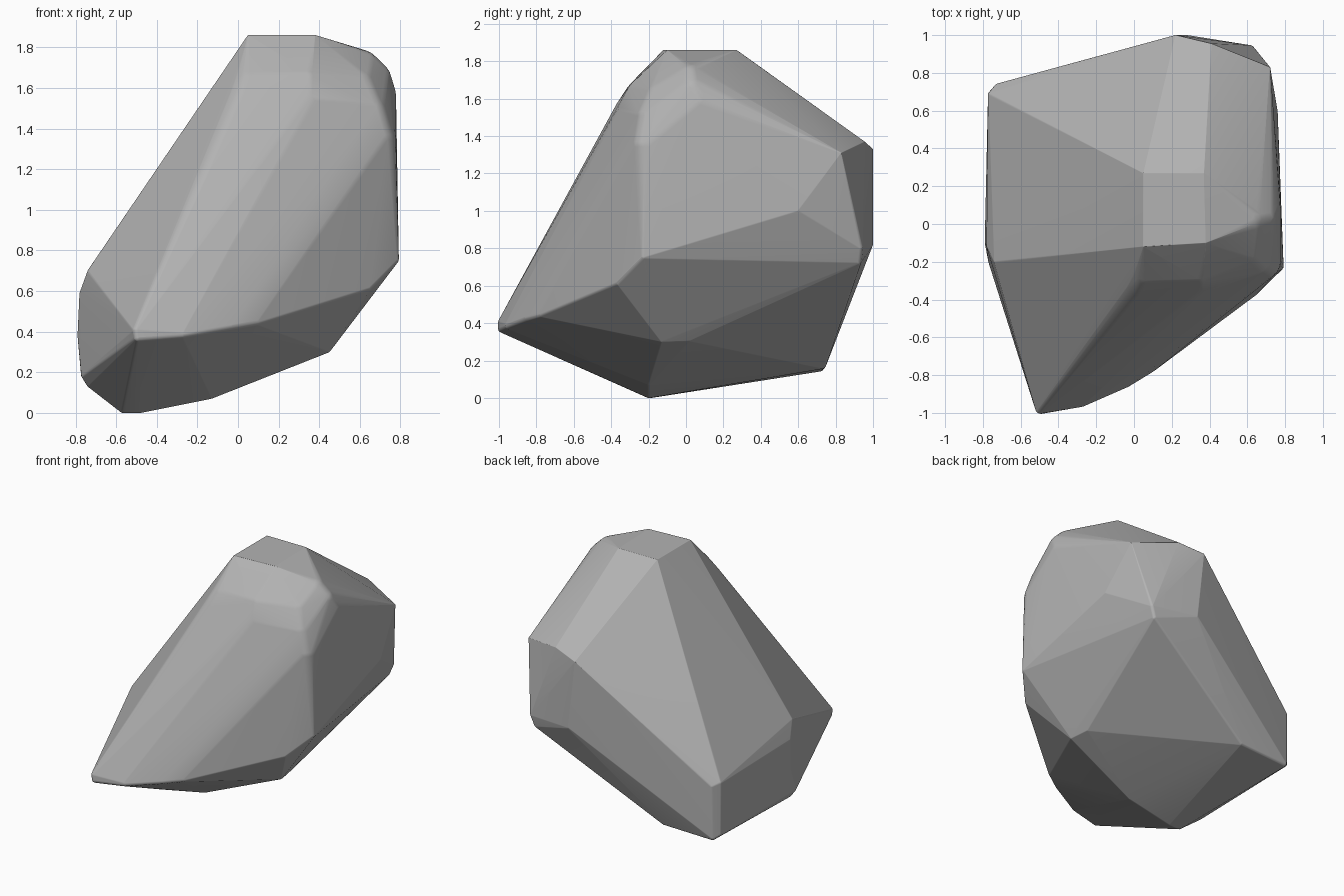
import bpy
import bmesh
from mathutils import Matrix

default_cube = bpy.data.objects.get("Cube")
if default_cube:
    bpy.data.objects.remove(default_cube, do_unlink=True)

# Edge radius for each degree of wear
CRISP, WORN, ROUND = .006, .025, .1


def make_material(name, colour):
    material = bpy.data.materials.new(name)
    material.use_nodes = True
    material.diffuse_color = colour
    shader = material.node_tree.nodes["Principled BSDF"]
    shader.inputs["Base Color"].default_value = colour
    shader.inputs["Roughness"].default_value = 0.9
    return material


def wrap_skin(bm):
    """Stretch a tight convex skin over all points and drop the buried ones."""
    bmesh.ops.convex_hull(bm, input=bm.verts[:])
    buried = [v for v in bm.verts if not v.link_faces]
    bmesh.ops.delete(bm, geom=buried, context="VERTS")
    bmesh.ops.recalc_face_normals(bm, faces=bm.faces[:])
    bm.normal_update()


# Chipped corners of the boulder, grouped by region, with the wear of each region
regions = {
    "flat summit": (CRISP, [(.05, .27, 1.86), (.37, .27, 1.86), (.38, -.1, 1.86), (.05, -.12, 1.86)]),
    "back chip": (CRISP, [(.22, 1, 1.33), (.41, .955, 1.37), (.72, .83, 1.31)]),
    "back chip foot": (WORN, [(.28, 1, .82), (.63, .94, .8), (.6, .93, .72)]),
    "front shoulder": (ROUND, [(.03, -.3, 1.67), (.36, -.3, 1.67), (0, -.36, 1.58), (.36, -.36, 1.55)]),
    "right shoulder": (ROUND, [(.66, .02, 1.77), (.74, .03, 1.69), (.775, .08, 1.59),
                               (.64, -.18, 1.66), (.7, -.24, 1.52), (.76, -.25, 1.36)]),
    "right cheek": (WORN, [(.76, .6, 1)]),
    "right keel": (WORN, [(.79, -.23, .75), (.65, -.37, .61), (.1, -.78, .44),
                          (-.03, -.86, .42), (-.27, -.965, .38)]),
    "front spike": (WORN, [(-.51, -1, .41), (-.5, -1, .36)]),
    "left back edge": (WORN, [(-.77, .69, .57), (-.73, .74, .55), (-.77, .69, .18), (-.73, .73, .15)]),
    "left front edge": (WORN, [(-.74, -.2, .7), (-.78, -.12, .59), (-.79, -.1, .38), (-.77, -.2, .18)]),
    "underside": (WORN, [(-.57, -.2, 0), (-.48, -.2, 0), (-.13, -.2, .07), (-.33, .74, .16),
                         (.45, -.13, .3), (.43, .02, .305), (.32, .1, .3), (-.74, -.18, .13)]),
}

# Rough block with hard corners
block = bmesh.new()
radius_layer = block.verts.layers.float.new("edge_radius")
for radius, corners in regions.values():
    for corner in corners:
        block.verts.new(corner)[radius_layer] = radius
wrap_skin(block)

# Each corner becomes a ball set just inside the block, then all is wrapped again
stone = bmesh.new()
for vert in block.verts:
    radius = vert[radius_layer]
    centre = vert.co - vert.normal * radius
    bmesh.ops.create_icosphere(stone, subdivisions=3, radius=radius,
                               matrix=Matrix.Translation(centre))
block.free()
bmesh.ops.delete(stone, geom=stone.faces[:], context="FACES_ONLY")
wrap_skin(stone)

mesh = bpy.data.meshes.new("boulder")
stone.to_mesh(mesh)
stone.free()
boulder = bpy.data.objects.new("boulder", mesh)
bpy.context.collection.objects.link(boulder)
mesh.materials.append(make_material("stone grey", (.45, .45, .45, 1)))

# Large facets stay flat, worn edges blend, broken edges stay crisp
bpy.context.view_layer.objects.active = boulder
boulder.select_set(True)
bpy.ops.object.shade_smooth_by_angle(angle=.6)
weighted = boulder.modifiers.new("flat_facets", "WEIGHTED_NORMAL")
weighted.keep_sharp = True
